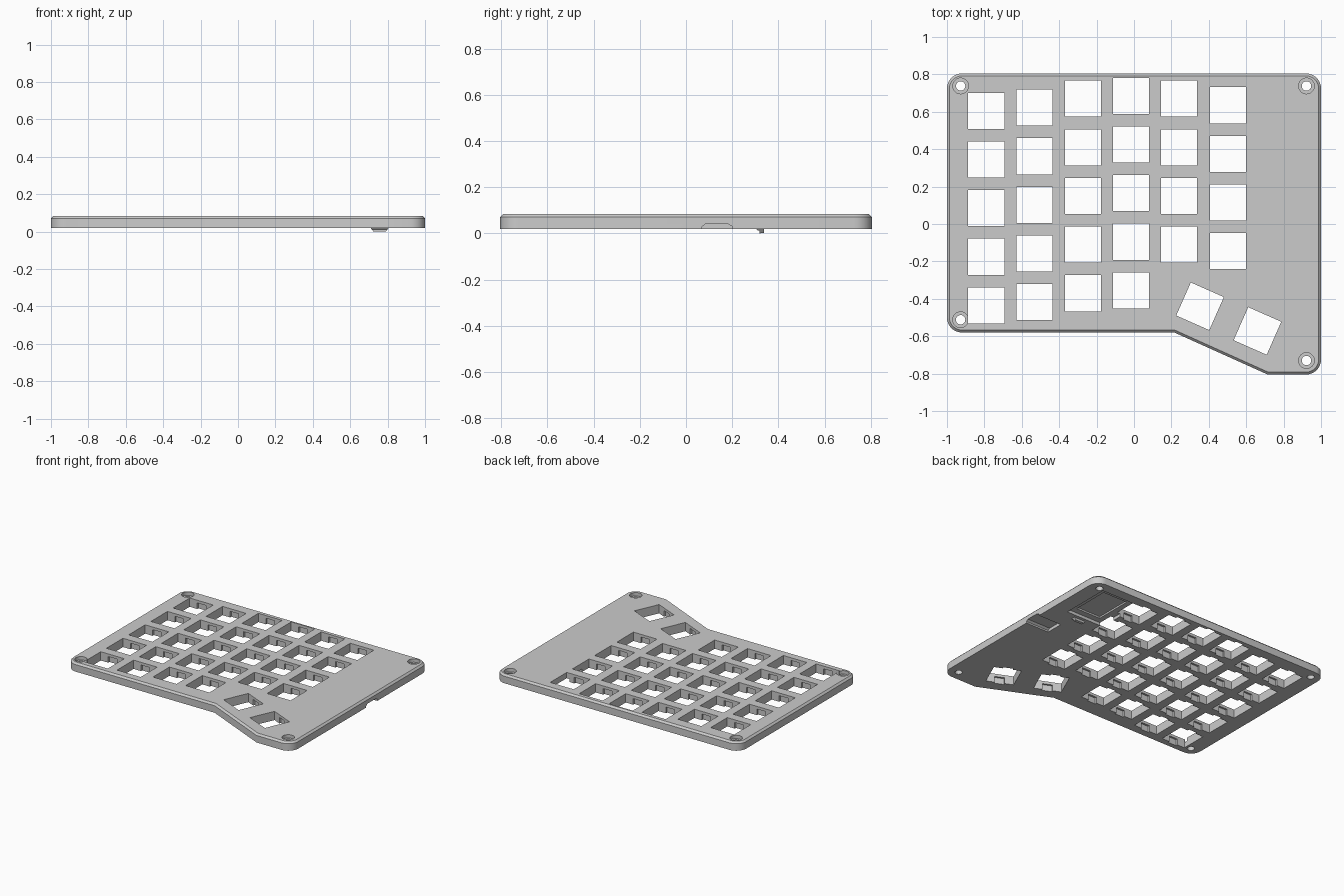
import bpy, bmesh, math
from mathutils import Matrix, Vector

cube = bpy.data.objects.get("Cube")
if cube:
    bpy.data.objects.remove(cube, do_unlink=True)

BOTTOM, TOP = 0.018, 0.083
HOLE = 0.193          # switch opening
PITCH = 0.26          # key spacing

grey = bpy.data.materials.new("plain_grey")
grey.use_nodes = True
grey.diffuse_color = (0.6, 0.6, 0.6, 1)
grey.node_tree.nodes["Principled BSDF"].inputs["Base Color"].default_value = (0.6, 0.6, 0.6, 1)


def finish(name, bm, material=None):
    bmesh.ops.recalc_face_normals(bm, faces=bm.faces)
    mesh = bpy.data.meshes.new(name)
    bm.to_mesh(mesh)
    bm.free()
    ob = bpy.data.objects.new(name, mesh)
    bpy.context.collection.objects.link(ob)
    if material:
        mesh.materials.append(material)
    return ob


def box(bm, x, y, z0, z1, sx, sy, angle=0):
    m = (Matrix.Translation((x, y, (z0 + z1) / 2)) @ Matrix.Rotation(angle, 4, "Z")
         @ Matrix.Diagonal((sx, sy, z1 - z0, 1)))
    bmesh.ops.create_cube(bm, size=1, matrix=m)


def cylinder(bm, x, y, z0, z1, r0, r1):
    bmesh.ops.create_cone(bm, cap_ends=True, segments=32, radius1=r0, radius2=r1, depth=z1 - z0,
                          matrix=Matrix.Translation((x, y, (z0 + z1) / 2)))


def prism_x(bm, profile, x0, x1, taper=0):
    # extrude a y-z profile along x, optionally narrowing towards z = 0
    def ring(x, side):
        return [bm.verts.new((x + side * taper * (BOTTOM - z), y, z)) for y, z in profile]
    a, b = ring(x0, 1), ring(x1, -1)
    bm.faces.new(a)
    bm.faces.new(b[::-1])
    for i in range(len(a)):
        j = (i + 1) % len(a)
        bm.faces.new((a[i], a[j], b[j], b[i]))


# Plate outline, extruded, with rounded corners and a chamfered top rim
outline = [(-1, -0.58), (0.215, -0.58), (0.715, -0.805), (1, -0.805), (1, 0.805), (-1, 0.805)]
bm = bmesh.new()
face = bm.faces.new([bm.verts.new((x, y, BOTTOM)) for x, y in outline])
up = bmesh.ops.extrude_face_region(bm, geom=[face])["geom"]
bmesh.ops.translate(bm, vec=(0, 0, TOP - BOTTOM), verts=[v for v in up if isinstance(v, bmesh.types.BMVert)])
bmesh.ops.recalc_face_normals(bm, faces=bm.faces)


def upright(e):
    return abs(e.verts[0].co.z - e.verts[1].co.z) > 0.01


def bevel(edges, offset, segments):
    bmesh.ops.bevel(bm, geom=edges, offset=offset, segments=segments, profile=0.5, affect="EDGES")


square = [e for e in bm.edges if upright(e) and abs(e.verts[0].co.x) > 0.9]
bevel(square, 0.08, 8)
bevel([e for e in bm.edges if all(v.co.z > TOP - 0.001 for v in e.verts)], 0.013, 1)
plate = finish("switch_plate", bm, grey)

# Key positions: staggered columns and two turned thumb keys
keys = []
columns = [(-0.79, 0.605, 5), (-0.533, 0.622, 5), (-0.273, 0.67, 5),
           (-0.015, 0.685, 5), (0.241, 0.67, 4), (0.503, 0.635, 4)]
for x, y, rows in columns:
    keys += [(x, y - PITCH * r, 0) for r in range(rows)]
thumb = math.radians(-23.8)
keys += [(0.353, -0.44, thumb), (0.66, -0.572, thumb)]
screws = [(-0.927, 0.738), (0.922, 0.738), (-0.927, -0.512), (0.922, -0.73)]

# Through cuts: switch openings and screw holes
through = bmesh.new()
for x, y, a in keys:
    box(through, x, y, -0.1, 0.2, HOLE, HOLE, a)
for x, y in screws:
    cylinder(through, x, y, -0.1, 0.2, 0.025, 0.025)

# Blind cuts: switch clip notches, controller pocket and jack channel
blind = bmesh.new()
for x, y, a in keys:
    box(blind, x, y, -0.1, TOP - 0.02, 0.07, HOLE + 0.028, a)
box(blind, 0.73, 0.545, -0.1, BOTTOM + 0.022, 0.31, 0.37)
prism_x(blind, [(0.07, -0.1), (0.07, 0.03), (0.085, 0.041), (0.18, 0.041), (0.2, 0.03), (0.2, -0.1)], 0.81, 1.1)

# Recesses: screw countersinks and the deeper controller well
deep = bmesh.new()
for x, y in screws:
    cylinder(deep, x, y, TOP - 0.025, TOP + 0.02, 0.042, 0.042)
box(deep, 0.74, 0.545, -0.05, BOTTOM + 0.034, 0.2, 0.28)

cutters = [finish(n, b) for n, b in (("through_cutter", through), ("blind_cutter", blind), ("recess_cutter", deep))]
for c in cutters:
    c.hide_render = True
    mod = plate.modifiers.new(c.name, "BOOLEAN")
    mod.operation, mod.solver, mod.object = "DIFFERENCE", "EXACT", c

# Bake the cuts and drop the cutters
bpy.context.view_layer.update()
baked = bpy.data.meshes.new_from_object(plate.evaluated_get(bpy.context.evaluated_depsgraph_get()))
plate.modifiers.clear()
plate.data = baked
for c in cutters:
    bpy.data.objects.remove(c, do_unlink=True)

# Small hook that holds the controller
bm = bmesh.new()
prism_x(bm, [(0.305, 0.02), (0.308, 0.014), (0.318, 0.011), (0.318, 0), (0.337, 0.002), (0.337, 0.02)],
        0.71, 0.805, 0.8)
finish("controller_hook", bm, grey)

# Smooth the rounded corners and screw holes only
bpy.ops.object.select_all(action="DESELECT")
plate.select_set(True)
bpy.context.view_layer.objects.active = plate
bpy.ops.object.shade_smooth_by_angle(angle=math.radians(25))
